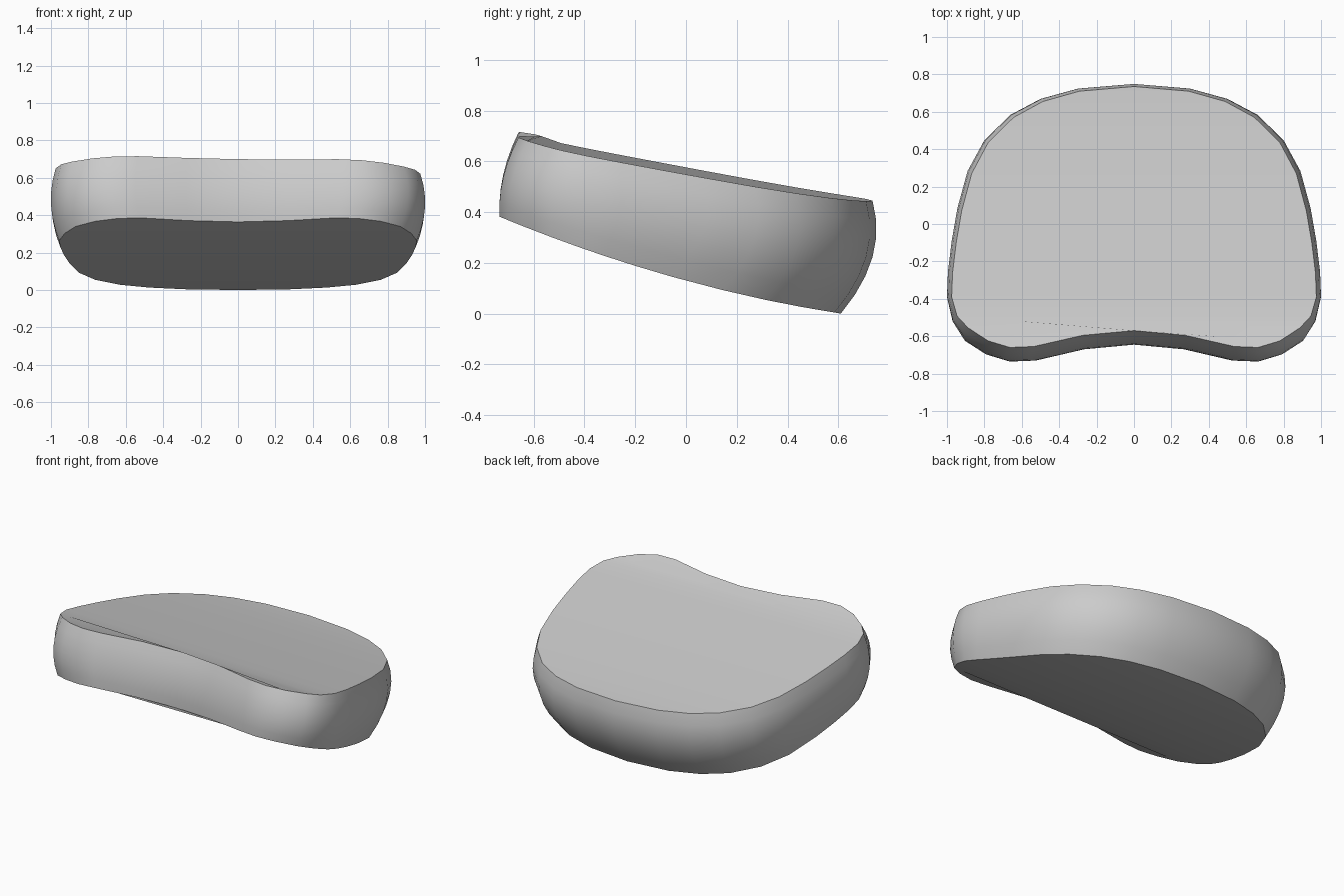
import bpy
import bmesh
import math

cube = bpy.data.objects.get("Cube")
if cube:
    bpy.data.objects.remove(cube, do_unlink=True)

# Half of the kidney outline at its widest level, from back centre to front centre
HALF = [(0, .735), (.3, .71), (.5, .655), (.66, .57), (.8, .435), (.89, .27),
        (.945, .07), (.975, -.1), (.995, -.26), (1, -.39), (.97, -.52),
        (.91, -.615), (.8, -.685), (.68, -.72), (.55, -.715), (.28, -.655), (0, -.63)]
OUTLINE = HALF + [(-x, y) for x, y in reversed(HALF[1:-1])]
COUNT = len(OUTLINE)
LEVELS = 6


def clamp(value):
    return max(0.0, min(1.0, value))


def top_point(x, y):
    """Rim of the sloping upper face."""
    x, y = x * .975, y + .06 * clamp((-.45 - y) / .15)
    return x, y, .445 + .195 * (.735 - y) - .03 * x * x - .015 * x


def bottom_point(x, y):
    """Rim of the gently curved underside."""
    x, y = x * .955, y - .015 - .11 * clamp((y + .5) / .5)
    u = .61 - y
    lift = .015 * u * max(0.0, 1 - 2.5 * x * x)
    return x, y, .154 * u + .0966 * u * u + lift


def wall_point(x, y, t):
    """Point on the bulging wall: t = 0 at the upper rim, 1 at the lower rim."""
    top, low = top_point(x, y), bottom_point(x, y)
    a, b, c = (1 - t) * (1 - 2 * t), 4 * t * (1 - t), t * (2 * t - 1)
    return (a * top[0] + b * x + c * low[0],
            a * top[1] + b * y + c * low[1],
            (1 - t) * top[2] + t * low[2])


def add_cap(bm, ring):
    """Cross strips over the body, one polygon over the two front lobes."""
    faces = []
    last = 10
    mirror = lambda i: ring[-i % COUNT]
    faces.append(bm.faces.new((ring[0], ring[1], mirror(1))))
    for i in range(1, last):
        faces.append(bm.faces.new((ring[i], ring[i + 1], mirror(i + 1), mirror(i))))
    faces.append(bm.faces.new(ring[last:COUNT - last + 1]))
    return faces


# Slab body: stacked rings joined by a smooth wall
bm = bmesh.new()
rings = [[bm.verts.new(wall_point(x, y, k / LEVELS)) for x, y in OUTLINE]
         for k in range(LEVELS + 1)]
for upper, lower in zip(rings, rings[1:]):
    for i in range(COUNT):
        j = (i + 1) % COUNT
        bm.faces.new((upper[i], upper[j], lower[j], lower[i]))

# Upper and lower faces
add_cap(bm, rings[0])
add_cap(bm, rings[-1])
bmesh.ops.recalc_face_normals(bm, faces=bm.faces)

mesh = bpy.data.meshes.new("kidney_slab")
bm.to_mesh(mesh)
bm.free()
slab = bpy.data.objects.new("kidney_slab", mesh)
bpy.context.collection.objects.link(slab)

# Plain grey material
grey = bpy.data.materials.new("plain grey")
grey.use_nodes = True
colour = (.6, .6, .6, 1)
grey.diffuse_color = colour
grey.node_tree.nodes["Principled BSDF"].inputs["Base Color"].default_value = colour
mesh.materials.append(grey)

# Smooth wall with crisp rims
bpy.ops.object.select_all(action="DESELECT")
slab.select_set(True)
bpy.context.view_layer.objects.active = slab
bpy.ops.object.shade_smooth_by_angle(angle=math.radians(35))
